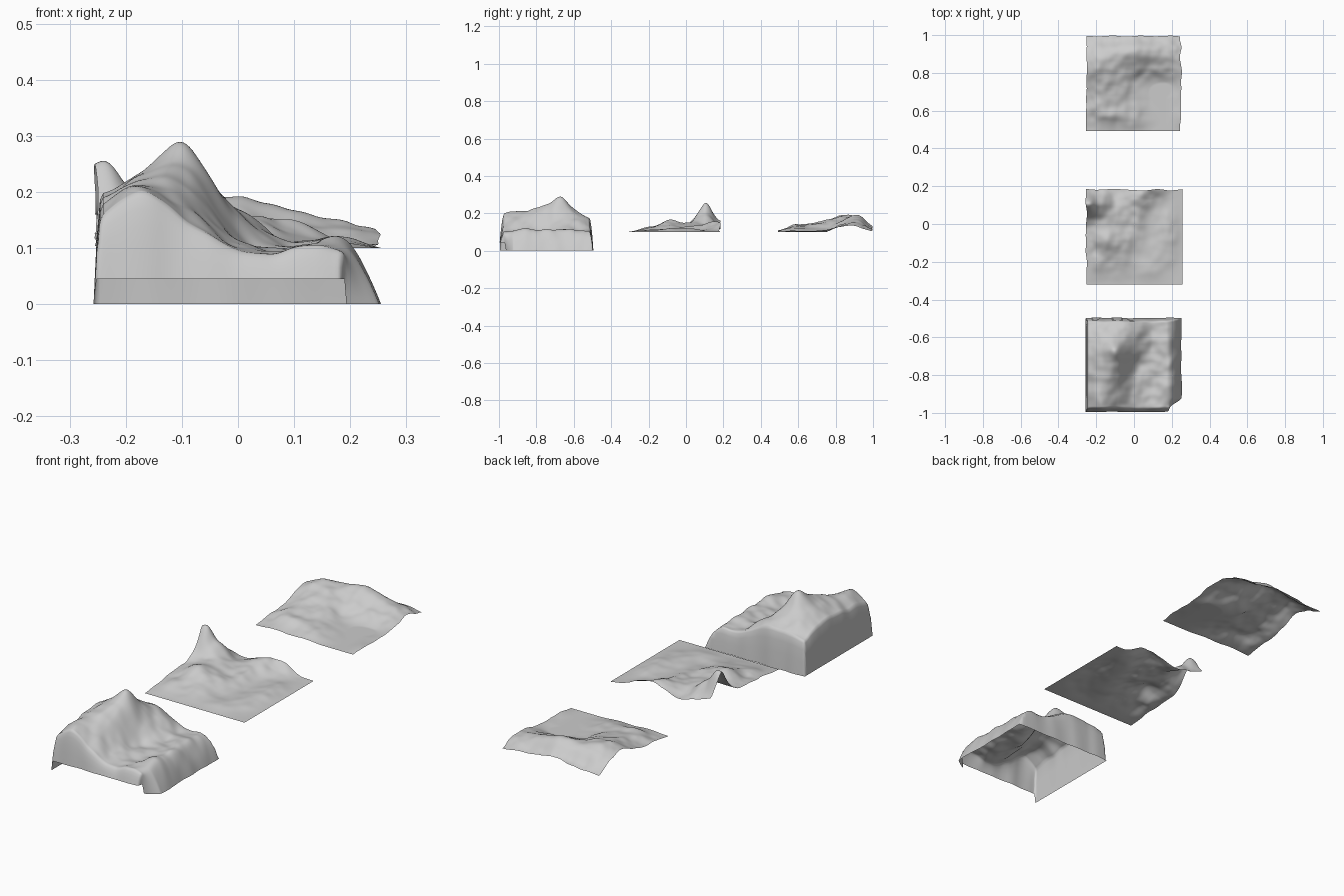
import bpy, bmesh, math
from mathutils import Vector, noise

if "Cube" in bpy.data.objects:
    bpy.data.objects.remove(bpy.data.objects["Cube"])

W, D, N = 0.515, 0.507, 90      # tile width, depth, grid divisions


def spline(p, t):
    # Catmull-Rom through evenly spaced values, t in 0..1
    n = len(p) - 1
    i = min(int(t * n), n - 1)
    f = t * n - i
    a, b, c, d = p[max(i - 1, 0)], p[i], p[i + 1], p[min(i + 2, n)]
    return b + 0.5 * f * (c - a + f * (2*a - 5*b + 4*c - d + f * (3*(b - c) + d - a)))


def ease(t):
    return 1 - (1 - max(0, min(1, t))) ** 2


def terrain(name, y0, rows, base, rough, wavy, skirt=None, peaks=()):
    """rows: height control grid in millimetres, front to back, left to right.
    wavy: irregularity of the left, right, front and back rims.
    skirt: widths of the draped sides; peaks: (x, y, height, radius)."""
    bm = bmesh.new()
    bmesh.ops.create_grid(bm, x_segments=N, y_segments=N, size=0.5)
    for v in bm.verts:
        u, w = v.co.x + 0.5, v.co.y + 0.5
        x, y = (u - 0.5) * W, y0 + w * D
        h = spline([spline(r, u) for r in rows], w) / 1000
        for px, py, ph, pr in peaks:
            h += ph * math.exp(-((x - px) ** 2 + (y - py) ** 2) / pr ** 2)
        p = Vector((x, y, 0))
        wrinkle = noise.noise(p * 11) * 0.7 + noise.noise(p * 22) * 0.3
        h = max(0, h + rough * wrinkle * min(1, h / 0.03))
        if skirt:
            l, r, f, b = skirt
            side = min(ease(u * W / l), ease((1 - u) * W / r), ease((1 - w) * D / b))
            front = ease(w * D / f)
            # the front rim hangs at 0.045, the other rims reach the ground
            h = min(h * side, 0.045 + (h - 0.045) * front)
            # rounded front right corner
            c = max(0, u - 0.85) / 0.15 * max(0, 0.15 - w) / 0.15
            x -= 0.055 * c
            y += 0.03 * c
        # pull the rims inward unevenly
        k = 0.5 + 0.6 * noise.noise(Vector((x * 13, y * 13, 5)))
        kl, kr, kf, kb = wavy
        edge = lambda d: max(0, 1 - d / 0.12)
        x += k * (kl * edge(u) - kr * edge(1 - u))
        y += k * (kf * edge(w) - kb * edge(1 - w))
        v.co = (x, y, base + h)
    me = bpy.data.meshes.new(name)
    bm.to_mesh(me)
    bm.free()
    for poly in me.polygons:
        poly.use_smooth = True
    ob = bpy.data.objects.new(name, me)
    bpy.context.collection.objects.link(ob)
    return ob


# Front tile: tall mountain ridge draped down to the ground
terrain("mountain_tile", -1.0, [
    [150, 200, 140, 100, 95, 105, 95],
    [165, 212, 165, 105, 95, 110, 100],
    [175, 218, 195, 112, 95, 113, 104],
    [185, 230, 238, 122, 100, 115, 104],
    [190, 232, 258, 160, 105, 115, 104],
    [170, 200, 206, 170, 110, 112, 102],
    [150, 170, 165, 150, 105, 100, 95]],
    0.0, 0.018, (0.0, 0.012, 0.01, 0.01), (0.015, 0.085, 0.03, 0.022),
    [(-0.1, -0.67, 0.022, 0.035)])

# Middle tile: low hills with a sharp peak on the left rim
terrain("peak_tile", -0.32, [
    [0, 0, 0, 0, 0, 0, 0],
    [10, 16, 14, 8, 12, 5, 0],
    [20, 36, 32, 12, 8, 16, 0],
    [25, 48, 45, 25, 8, 22, 0],
    [50, 48, 38, 30, 10, 20, 0],
    [132, 88, 35, 40, 22, 10, 0],
    [60, 30, 15, 40, 50, 15, 0]],
    0.1, 0.018, (0.015, 0, 0, 0.012), None,
    [(-0.237, 0.11, 0.03, 0.03), (-0.14, -0.09, 0.016, 0.05), (0.04, 0.16, 0.01, 0.04)])

# Back tile: gentle hills around a flat plain
terrain("hills_tile", 0.493, [
    [5, 10, 5, 5, 0, 0, 0],
    [15, 32, 28, 28, 5, 0, 8],
    [20, 50, 38, 18, 0, 0, 5],
    [40, 60, 52, 22, 4, 0, 10],
    [70, 90, 72, 58, 42, 36, 25],
    [50, 75, 80, 92, 70, 50, 32],
    [10, 15, 25, 35, 20, 15, 5]],
    0.1, 0.018, (0.013, 0.02, 0, 0.01))
